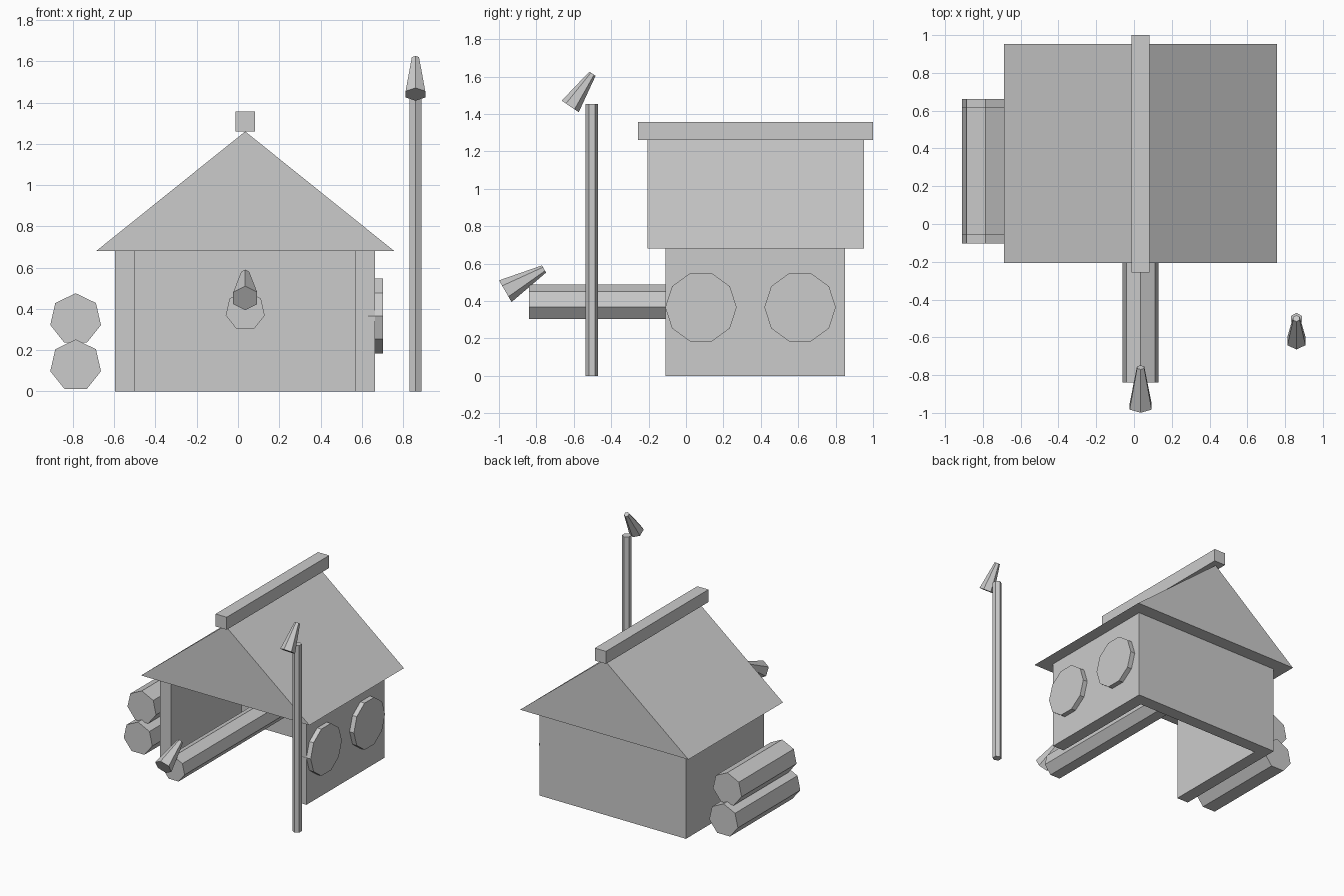
import bpy, bmesh
from math import sin, cos, pi
from mathutils import Vector

if "Cube" in bpy.data.objects:
    bpy.data.objects.remove(bpy.data.objects["Cube"])

CX = 0.035  # centre line of the hut


def finish(name, bm):
    bmesh.ops.recalc_face_normals(bm, faces=bm.faces)
    me = bpy.data.meshes.new(name)
    bm.to_mesh(me)
    bm.free()
    ob = bpy.data.objects.new(name, me)
    bpy.context.collection.objects.link(ob)
    return ob


def extrude(name, profile, vec):
    """Solid made by sweeping a flat profile along vec."""
    bm = bmesh.new()
    face = bm.faces.new([bm.verts.new(p) for p in profile])
    new = bmesh.ops.extrude_face_region(bm, geom=[face], use_keep_orig=True)["geom"]
    bmesh.ops.translate(bm, vec=vec, verts=[g for g in new if isinstance(g, bmesh.types.BMVert)])
    return finish(name, bm)


def rod(name, a, b, ra, rb, sides, up):
    """Straight or tapered n-sided rod from a to b, first corner towards up."""
    a, b, up = Vector(a), Vector(b), Vector(up)
    axis = (b - a).normalized()
    u = (up - axis * up.dot(axis)).normalized()
    v = axis.cross(u)
    bm = bmesh.new()
    rings = []
    for c, r in ((a, ra), (b, rb)):
        rings.append([bm.verts.new(c + r * (u * cos(2 * pi * i / sides) + v * sin(2 * pi * i / sides)))
                      for i in range(sides)])
    for i in range(sides):
        j = (i + 1) % sides
        bm.faces.new((rings[0][i], rings[0][j], rings[1][j], rings[1][i]))
    for ring in rings:
        bm.faces.new(ring)
    return finish(name, bm)


Y, Z = (0, 1, 0), (0, 0, 1)

# Walls: U-shaped plan, open at the front
w, t, y0, y1 = 0.63, 0.097, -0.11, 0.85
plan = [(-w, y0), (-w, y1), (w, y1), (w, y0), (w - t, y0), (w - t, y1 - t), (t - w, y1 - t), (t - w, y0)]
extrude("walls", [(CX + x, y, 0) for x, y in plan], (0, 0, 0.68))

# Gable roof and ridge beam
extrude("roof", [(CX - 0.723, -0.207, 0.68), (CX + 0.723, -0.207, 0.68), (CX, -0.207, 1.26)], (0, 1.16, 0))
extrude("ridge_beam", [(CX + sx * 0.048, -0.257, z) for sx, z in ((-1, 1.26), (1, 1.26), (1, 1.357), (-1, 1.357))],
        (0, 1.257, 0))

# Long log sticking out of the front opening
rod("front_log", (CX, -0.84, 0.39), (CX, 0.60, 0.39), 0.097, 0.097, 7, Z)

# Stacked logs on the left
for name, z, ya, yb in (("lower_log", 0.126, -0.103, 0.663), ("upper_log", 0.35, -0.057, 0.617)):
    rod(name, (-0.787, ya, z), (-0.787, yb, z), 0.126, 0.126, 7, Z)

# Round discs on the right wall
for i, y in enumerate((0.08, 0.61)):
    rod(f"wall_disc_{i + 1}", (0.63, y, 0.366), (0.702, y, 0.366), 0.191, 0.191, 10, Y)

# Post with tilted spike, and the spike over the front log
rod("post", (0.86, -0.503, 0), (0.86, -0.503, 1.452), 0.033, 0.033, 6, Y)
rod("post_spike", (0.86, -0.619, 1.44), (0.86, -0.5, 1.615), 0.055, 0.02, 6, Y)
rod("log_spike", (CX, -0.966, 0.452), (CX, -0.759, 0.571), 0.067, 0.022, 6, Y)
